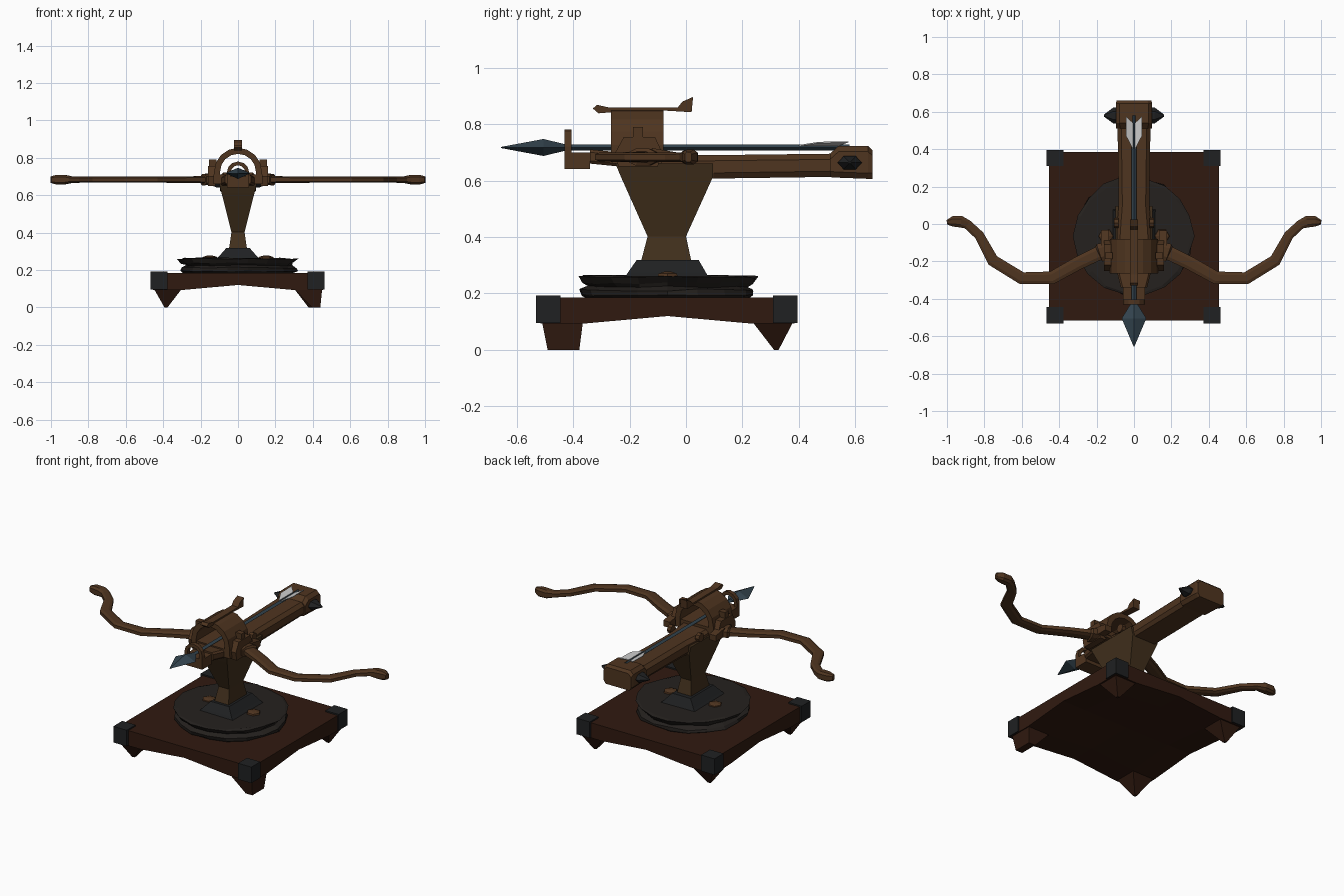
import bpy, bmesh, math, random
from mathutils import Vector

if "Cube" in bpy.data.objects:
    bpy.data.objects.remove(bpy.data.objects["Cube"])
random.seed(4)


def mat(name, r, g, b):
    m = bpy.data.materials.new(name)
    m.diffuse_color = (r, g, b, 1)
    m.use_nodes = True
    m.node_tree.nodes["Principled BSDF"].inputs["Base Color"].default_value = m.diffuse_color
    return m


WOOD = mat("wood", .078, .035, .014)
POST = mat("post_wood", .055, .030, .012)
RED = mat("base_wood", .030, .010, .005)
IRON = mat("iron", .014, .015, .016)
STONE = mat("turntable_grey", .018, .015, .013)
STEEL = mat("blue_steel", .035, .060, .080)
WHITE = mat("feather", .60, .60, .60)
CY = -.065   # centre line of the base along y


def loft(name, rings, m):
    """Skin between closed rings of equal length and cap both ends."""
    bm = bmesh.new()
    vs = [[bm.verts.new(p) for p in r] for r in rings]
    n = len(rings[0])
    for a, b in zip(vs, vs[1:]):
        for i in range(n):
            j = (i + 1) % n
            bm.faces.new((a[i], a[j], b[j], b[i]))
    bm.faces.new(vs[0][::-1])
    bm.faces.new(vs[-1])
    bmesh.ops.remove_doubles(bm, verts=bm.verts, dist=1e-5)
    bmesh.ops.recalc_face_normals(bm, faces=bm.faces)
    me = bpy.data.meshes.new(name)
    bm.to_mesh(me)
    bm.free()
    me.materials.append(m)
    ob = bpy.data.objects.new(name, me)
    bpy.context.collection.objects.link(ob)
    return ob


def rect(z, x0, x1, y0, y1):
    return [(x0, y0, z), (x1, y0, z), (x1, y1, z), (x0, y1, z)]


def box(name, x0, x1, y0, y1, z0, z1, m=WOOD):
    return loft(name, [rect(z0, x0, x1, y0, y1), rect(z1, x0, x1, y0, y1)], m)


def side_profile(name, pts, w, m=WOOD, cx=0):
    return loft(name, [[(cx + s * w, y, z) for y, z in pts] for s in (-1, 1)], m)


def yring(y, hw_top, hw_bot, z0, z1, c=.02):
    """Chamfered beam section facing along y."""
    return [(-hw_bot, y, z0), (hw_bot, y, z0), (hw_top, y, z0 + c), (hw_top, y, z1 - c),
            (hw_top - c, y, z1), (c - hw_top, y, z1), (-hw_top, y, z1 - c), (-hw_top, y, z0 + c)]


def arch(name, cz, r0, r1, y0, y1, steps, drop, m=WOOD):
    """Half hoop across x with straight legs going down."""
    dirs = [(math.cos(math.pi * i / steps), math.sin(math.pi * i / steps)) for i in range(steps + 1)]
    path = [(1, 0, -drop)] + [(c, s, 0) for c, s in dirs] + [(-1, 0, -drop)]
    return loft(name, [[(c * r0, y0, cz + s * r0 + d), (c * r1, y0, cz + s * r1 + d),
                        (c * r1, y1, cz + s * r1 + d), (c * r0, y1, cz + s * r0 + d)]
                       for c, s, d in path], m)


# Base plate with arched underside
rings = []
for dy in (-.45, -.30, 0, .30, .45):
    y = CY + dy
    low = [(x, y, .12 if x == 0 or dy == 0 else .093) for x in (.455, .30, 0, -.30, -.455)]
    rings.append([(-.455, y, .185), (.455, y, .185)] + low)
loft("base_plate", rings, RED)

# Corner feet and iron corner caps
for sx in (-1, 1):
    for sy in (-1, 1):
        xs = sorted((sx * .30, sx * .45))
        ys = sorted((CY + sy * .30, CY + sy * .445))
        foot = rect(0, sx * .385 - .008, sx * .385 + .008, CY + sy * .385 - .008, CY + sy * .385 + .008)
        if sx > 0 and sy < 0:
            foot = rect(0, .395, .44, -.49, -.378)
        loft("base_foot", [foot, rect(.10, *xs, *ys)], RED)
        cx, cy = sx * .42 - .003, CY - .003 + sy * .42
        box("corner_cap", cx - .045, cx + .045, cy - .043, cy + .043, .095, .193, IRON)

# Rough two-layer turntable
N = 18
def rough(r, z):
    return [((r + random.uniform(-.01, .01)) * math.cos(2 * math.pi * i / N),
             CY + (r + random.uniform(-.01, .01)) * math.sin(2 * math.pi * i / N),
             z + random.uniform(-.004, .004)) for i in range(N)]
loft("turntable", [rough(.285, .18), rough(.312, .195), rough(.31, .212), rough(.28, .225),
                   rough(.30, .236), rough(.318, .258), rough(.30, .262)], STONE)

# Small wooden knobs on the turntable
for x in (-.15, .15):
    loft("turntable_knob", [[(x + r * math.cos(a * math.pi / 3), CY + r * math.sin(a * math.pi / 3), z)
                             for a in range(6)] for r, z in ((.042, .255), (.038, .27), (.015, .277))], WOOD)

# Iron collar and flared post
loft("post_collar", [rect(.25, -.125, .125, -.22, .085), rect(.275, -.10, .10, -.205, .07),
                     rect(.318, -.062, .062, -.175, .045)], IRON)
loft("post", [rect(.30, -.05, .05, -.163, .022), rect(.402, -.035, .035, -.136, 0),
              rect(.612, -.088, .088, -.23, .095), rect(.66, -.10, .10, -.25, .095)], POST)

# Stock beam and tail block
loft("stock", [yring(-.34, .07, .06, .66, .71, .01), yring(-.24, .095, .085, .65, .70, .01),
               yring(0, .09, .08, .612, .69), yring(.10, .082, .07, .607, .69),
               yring(.52, .088, .07, .613, .695)], WOOD)
loft("tail_block", [yring(.51, .095, .08, .612, .695), yring(.54, .097, .08, .61, .722),
                    yring(.645, .097, .08, .606, .722), yring(.66, .092, .08, .606, .708)], WOOD)
for s in (-1, 1):
    loft("tail_stud", [[(s * x, .58 + r * math.cos(a * math.pi / 3), .663 + .62 * r * math.sin(a * math.pi / 3))
                        for a in range(6)] for x, r in ((.08, .043), (.11, .043), (.16, .006))], IRON)

# Front rest with a small guide arch
box("front_rest", -.06, .06, -.43, -.34, .64, .70)
arch("bolt_guide", .72, .04, .06, -.43, -.405, 6, .04)

# Central cradle, side pivots and hoop
box("cradle_plate", -.13, .13, -.262, -.085, .66, .71)
arch("hoop", .725, .096, .128, -.265, -.08, 8, .05)
side_profile("hoop_ridge", [(-.33, .855), (-.315, .868), (-.27, .858), (-.03, .858), (-.012, .88), (.025, .896),
                            (.02, .842), (-.08, .848), (-.26, .842), (-.31, .838)], .022)
for s in (-1, 1):
    side_profile("hoop_cheek", [(-.24, .65), (-.10, .65), (-.085, .70), (-.11, .755), (-.22, .755), (-.25, .70)],
                 .02, cx=s * .14)
    box("hoop_pin", s * .135 - .02, s * .135 + .02, -.187, -.153, .735, .79)
    side_profile("release_pivot", [(.005 + .026 * math.cos(a * math.pi / 4), .685 + .026 * math.sin(a * math.pi / 4))
                                   for a in range(8)], .012, cx=s * .095)
    side_profile("socket_bracket", [(-.12, .665), (-.035, .665), (-.035, .70), (-.12, .715)], .022, cx=s * .155)


# Curved bow arms swept along a path: x, y, width, height
ARM = [(.14, -.14, .09, .055), (.185, -.155, .10, .06), (.19, -.157, .075, .038), (.30, -.21, .072, .034),
       (.44, -.288, .07, .032), (.60, -.29, .066, .032), (.755, -.195, .064, .032), (.828, -.06, .052, .032),
       (.89, -.003, .05, .034), (.925, .012, .062, .05), (.97, .014, .055, .052), (1.0, .008, .025, .035)]
for s, side in ((-1, "left"), (1, "right")):
    rings = []
    for i, (x, y, w, h) in enumerate(ARM):
        a, b = ARM[max(i - 1, 0)], ARM[min(i + 1, len(ARM) - 1)]
        t = Vector((b[0] - a[0], b[1] - a[1])).normalized()
        nx, ny = -t.y * w / 2, t.x * w / 2
        rings.append([(s * (x + k * nx), y + k * ny, .683 + v * h / 2)
                      for k, v in ((-1, -.6), (-.5, -1), (.5, -1), (1, -.6), (1, .6), (.5, 1), (-.5, 1), (-1, .6))])
    loft(side + "_bow_arm", rings, WOOD)

# Bolt: shaft, diamond head and feather vanes
def diamond(y, w, h):
    return [(w, y, .717), (0, y, .717 + h), (-w, y, .717), (0, y, .717 - h)]
loft("bolt_shaft", [diamond(-.46, .013, .011), diamond(.58, .013, .011)], STEEL)
loft("bolt_head", [diamond(-.43, .02, .012), diamond(-.505, .066, .03), diamond(-.655, .002, .002)], STEEL)
for s in (-1, 1):
    loft("bolt_vane", [[(s * x, y, z + dz) for x, y, z in
                        ((.006, .40, .722), (.042, .47, .733), (.042, .575, .735), (.006, .54, .722))]
                       for dz in (0, .004)], WHITE)
